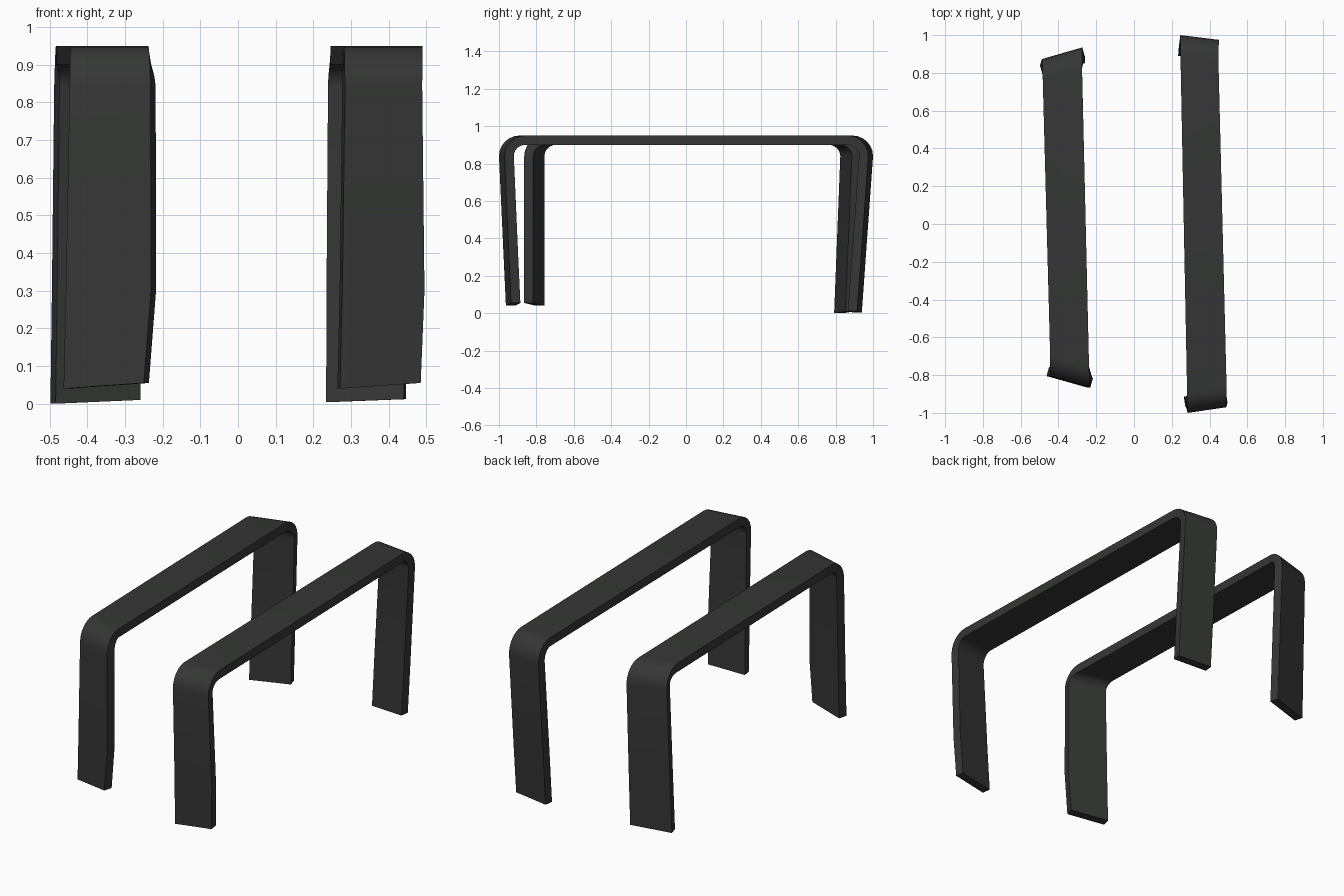
import bpy, bmesh, math
from mathutils import Vector

if "Cube" in bpy.data.objects:
    bpy.data.objects.remove(bpy.data.objects["Cube"])

THICK, R, ZTOP, STEPS = 0.05, 0.11, 0.95, 6
mat = bpy.data.materials.new("dark_rubber")
mat.diffuse_color = (0.035, 0.037, 0.035, 1)
mat.use_nodes = True
mat.node_tree.nodes["Principled BSDF"].inputs["Base Color"].default_value = mat.diffuse_color


def leg_stations(leg):
    """Cross-sections (outer L, outer R, inner R, inner L) from foot to top of the bend."""
    (lx, ly, lbottom), (rx, ry, rbottom), (zl, zr) = leg
    # horizontal outward normal of the leg
    sgn = 1 if ly[1] > 0 else -1
    n = Vector((-(ry[1] - ly[1]), rx[1] - lx[1])).normalized() * sgn
    rings = []

    def ring(l, r, a):
        off = Vector((n.x * math.cos(a), n.y * math.cos(a), math.sin(a))) * THICK
        rings.append([l, r, r - off, l - off])

    zb = ZTOP - R
    # straight leg: foot, lower kink, bend start
    ring(Vector((lbottom, ly[0], zl)), Vector((rbottom, ry[0], zr)), 0)
    t = (0.3 - zl) / (zb - zl)
    ring(Vector((lx[0], ly[0] + t * (ly[1] - ly[0]), 0.3)),
         Vector((rx[0], ry[0] + t * (ry[1] - ry[0]), 0.3)), 0)
    # rounded bend
    for i in range(STEPS + 1):
        k = i / STEPS
        a = k * math.pi / 2
        pts = []
        for xs, ys in ((lx, ly), (rx, ry)):
            pts.append(Vector((xs[1] + (xs[2] - xs[1]) * k,
                               ys[1] - sgn * R * (1 - math.cos(a)),
                               zb + R * math.sin(a))))
        ring(pts[0], pts[1], a)
    return rings


def band(name, front, back):
    rings = leg_stations(front) + leg_stations(back)[::-1]
    bm = bmesh.new()
    vs = [[bm.verts.new(p) for p in r] for r in rings]
    for a, b in zip(vs, vs[1:]):
        for i in range(4):
            j = (i + 1) % 4
            bm.faces.new((a[i], a[j], b[j], b[i]))
    bm.faces.new(vs[0])
    bm.faces.new(vs[-1][::-1])
    bmesh.ops.recalc_face_normals(bm, faces=bm.faces)
    me = bpy.data.meshes.new(name)
    bm.to_mesh(me)
    bm.free()
    ob = bpy.data.objects.new(name, me)
    bpy.context.collection.objects.link(ob)
    me.materials.append(mat)
    bpy.context.view_layer.objects.active = ob
    ob.select_set(True)
    bpy.ops.object.shade_smooth_by_angle(angle=math.radians(30))
    ob.select_set(False)


# each edge: (x at kink, bend, top), (y at foot, bend), x at foot; then foot heights
band("left_strap",
     (((-0.457, -0.447, -0.444), (-0.805, -0.805), -0.463),
      ((-0.231, -0.232, -0.238), (-0.865, -0.865), -0.250), (0.04, 0.055)),
     (((-0.494, -0.488, -0.483), (0.84, 0.873), -0.498),
      ((-0.273, -0.274, -0.275), (0.90, 0.935), -0.273), (0.0, 0.01)))
band("right_strap",
     (((0.277, 0.284, 0.281), (-0.963, -1.0), 0.271),
      ((0.495, 0.489, 0.490), (-0.935, -0.97), 0.485), (0.04, 0.055)),
     (((0.241, 0.245, 0.246), (0.94, 1.0), 0.240),
      ((0.448, 0.450, 0.447), (0.915, 0.975), 0.446), (0.004, 0.012)))
